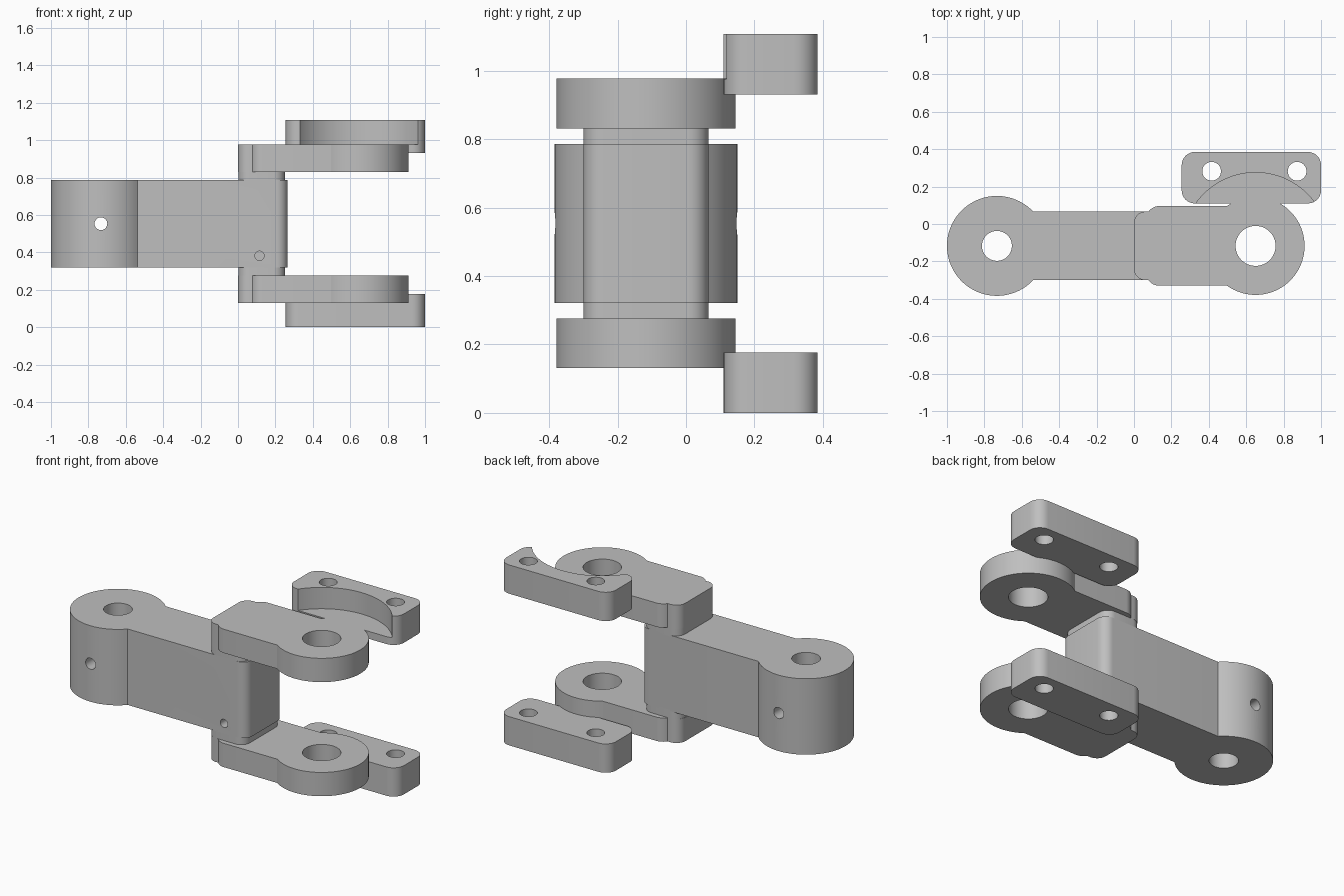
import bpy, bmesh
from math import cos, sin, radians, sqrt, acos, degrees
from mathutils import Matrix

cube = bpy.data.objects.get("Cube")
if cube:
    bpy.data.objects.remove(cube, do_unlink=True)

grey = bpy.data.materials.new("machined grey")
grey.use_nodes = True
colour = (0.52, 0.52, 0.52, 1)
grey.diffuse_color = colour
grey.node_tree.nodes["Principled BSDF"].inputs["Base Color"].default_value = colour

CY = -0.117      # hinge axis line in y
MID = 0.5535     # mid height of the assembly
ARM_X, PIN_X = -0.733, 0.65
HALF = 0.183     # half thickness of the arm


def arc(cx, cy, r, a0, a1, n=8):
    angles = [radians(a0 + (a1 - a0) * i / n) for i in range(n + 1)]
    return [(cx + r * cos(a), cy + r * sin(a)) for a in angles]


def rounded(x0, x1, y0, y1, r):
    return (arc(x1 - r, y1 - r, r, 0, 90) + arc(x0 + r, y1 - r, r, 90, 180)
            + arc(x0 + r, y0 + r, r, 180, 270) + arc(x1 - r, y0 + r, r, 270, 360))


def mirrored(half):
    """Close a half outline by reflecting it across the hinge line."""
    return [(x, CY + y) for x, y in half] + [(x, CY - y) for x, y in reversed(half) if y > 1e-5]


def prism(name, outline, lo, hi, along_y=False):
    """Extrude an outline along z, or an xz outline along y."""
    bm = bmesh.new()
    face = bm.faces.new([bm.verts.new((x, y, lo)) for x, y in outline])
    moved = bmesh.ops.extrude_face_region(bm, geom=[face])["geom"]
    bmesh.ops.translate(bm, vec=(0, 0, hi - lo),
                        verts=[v for v in moved if isinstance(v, bmesh.types.BMVert)])
    if along_y:
        bm.transform(Matrix(((1, 0, 0, 0), (0, 0, 1, 0), (0, 1, 0, 0), (0, 0, 0, 1))))
    bmesh.ops.recalc_face_normals(bm, faces=bm.faces)
    mesh = bpy.data.meshes.new(name)
    bm.to_mesh(mesh)
    bm.free()
    mesh.materials.append(grey)
    obj = bpy.data.objects.new(name, mesh)
    bpy.context.collection.objects.link(obj)
    return obj


def bore(x, y, r, lo=-1, hi=2, along_y=False):
    cutter = prism("cutter", arc(x, y, r, 0, 360, 48)[:-1], lo, hi, along_y)
    cutter.hide_render = True
    return cutter


def finish(obj, cutters=()):
    """Subtract the cutters, remove them and shade the result."""
    for c in cutters:
        mod = obj.modifiers.new("cut", 'BOOLEAN')
        mod.operation, mod.solver, mod.object = 'DIFFERENCE', 'EXACT', c
    deps = bpy.context.evaluated_depsgraph_get()
    deps.update()
    obj.data = bpy.data.meshes.new_from_object(obj.evaluated_get(deps))
    obj.modifiers.clear()
    for c in cutters:
        bpy.data.objects.remove(c, do_unlink=True)
    bpy.ops.object.select_all(action='DESELECT')
    obj.select_set(True)
    bpy.context.view_layer.objects.active = obj
    bpy.ops.object.shade_smooth_by_angle(angle=radians(25))


# Arm: round boss blended into a straight bar with a rounded end
boss_r = 0.267
join = 180 - degrees(acos(-sqrt(boss_r ** 2 - HALF ** 2) / boss_r))
half = arc(ARM_X, 0, boss_r, 180, join, 40) + arc(0.205, HALF - 0.06, 0.06, 90, 0)
arm = prism("arm", mirrored(half), MID - 0.233, MID + 0.233)
front = CY - HALF
pocket = prism("pocket_cutter", rounded(-0.505, -0.01, 0.435, 0.675, 0.07),
               front - 0.1, front + 0.27, True)
finish(arm, [
    bore(ARM_X, CY, 0.08),
    bore(ARM_X, MID, 0.034, along_y=True),
    bore(-0.4, 0.727, 0.025, -0.5, front + 0.12, True),
    bore(0.115, 0.382, 0.025, -0.5, front + 0.12, True),
    pocket,
])

# Fork plate outline: narrow heel, wider bar, round eye
eye_r, bar = 0.262, 0.213
eye_start = degrees(acos(-sqrt(eye_r ** 2 - bar ** 2) / eye_r))
plate_half = (arc(0.06, HALF - 0.06, 0.06, 180, 95) + arc(0.135, bar - 0.07, 0.07, 145, 90)
              + arc(PIN_X, 0, eye_r, eye_start, 0, 40))

for side, label in ((1, "upper"), (-1, "lower")):
    def span(a, b):
        return sorted((MID + side * a, MID + side * b))

    # Fork plate with its pin bore
    plate = prism(label + "_fork_plate", mirrored(plate_half), *span(0.277, 0.423))
    finish(plate, [bore(PIN_X, CY, 0.107)])

    # Spacer joining the plate to the arm
    spacer = prism(label + "_spacer", rounded(0.002, 0.25, CY - HALF, CY + HALF, 0.06),
                   *span(0.225, 0.28))
    finish(spacer)

    # Mounting lug with two bolt holes; the upper one is relieved around the eye
    lug = prism(label + "_lug", rounded(0.255, 1.0, 0.11, 0.385, 0.07), *span(0.377, 0.5535))
    cuts = [bore(x, 0.282, 0.05) for x in (0.415, 0.872)]
    if side > 0:
        relief = prism("relief_cutter", arc(PIN_X, CY, 0.392, 0, 360, 96)[:-1], MID + 0.4225, 2)
        cuts.append(relief)
    finish(lug, cuts)
